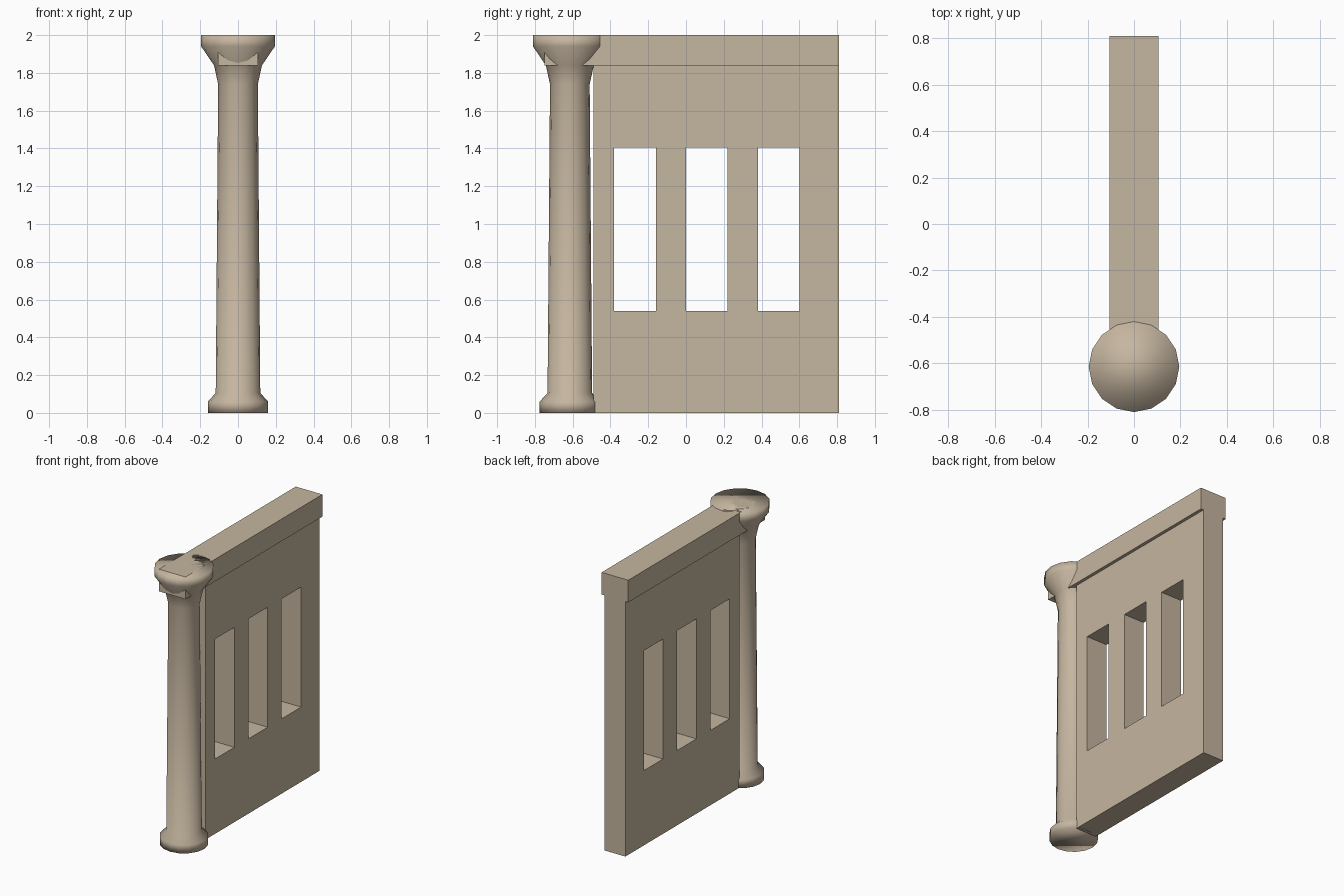
import bpy
import bmesh
import math

cube = bpy.data.objects.get("Cube")
if cube:
    bpy.data.objects.remove(cube, do_unlink=True)

TAN = (0.56, 0.465, 0.35, 1)
stone = bpy.data.materials.new("tan stone")
stone.use_nodes = True
stone.diffuse_color = TAN
stone.node_tree.nodes["Principled BSDF"].inputs["Base Color"].default_value = TAN


def finish(name, bm, smooth=False):
    bmesh.ops.recalc_face_normals(bm, faces=bm.faces)
    for face in bm.faces:
        face.smooth = smooth
    mesh = bpy.data.meshes.new(name)
    bm.to_mesh(mesh)
    bm.free()
    mesh.materials.append(stone)
    obj = bpy.data.objects.new(name, mesh)
    bpy.context.collection.objects.link(obj)
    return obj


# Column: turned profile with flared base and capital, smooth all over
SIDES = 16
COLUMN_Y = -0.615
profile = [(0.16, 0), (0.16, 0.06), (0.118, 0.105), (0.105, 1.74),
           (0.127, 1.84), (0.195, 1.94), (0.195, 2)]
bm = bmesh.new()
rings = []
for radius, z in profile:
    angles = [2 * math.pi * i / SIDES for i in range(SIDES)]
    rings.append([bm.verts.new((radius * math.cos(a),
                                COLUMN_Y + radius * math.sin(a), z))
                  for a in angles])
for low, high in zip(rings, rings[1:]):
    for i in range(SIDES):
        j = (i + 1) % SIDES
        bm.faces.new((low[i], low[j], high[j], high[i]))
bm.faces.new(rings[0])
bm.faces.new(rings[-1])
finish("column", bm, smooth=True)

# Wall: panel grid with three window openings left out, then thickened
HALF_WALL = 0.083
ys = [-0.49, -0.38, -0.16, 0, 0.22, 0.38, 0.6, 0.81]
zs = [0, 0.54, 1.405, 1.84]
bm = bmesh.new()
grid = [[bm.verts.new((-HALF_WALL, y, z)) for z in zs] for y in ys]
for i in range(len(ys) - 1):
    for k in range(len(zs) - 1):
        is_window = k == 1 and i % 2 == 1
        if not is_window:
            bm.faces.new((grid[i][k], grid[i + 1][k],
                          grid[i + 1][k + 1], grid[i][k + 1]))
result = bmesh.ops.extrude_face_region(bm, geom=bm.faces[:],
                                       use_keep_orig=True)
moved = [v for v in result["geom"] if isinstance(v, bmesh.types.BMVert)]
bmesh.ops.translate(bm, verts=moved, vec=(2 * HALF_WALL, 0, 0))
finish("wall", bm)

# Top beam running along the wall and through the capital
bm = bmesh.new()
bmesh.ops.create_cube(bm, size=1)
bmesh.ops.scale(bm, verts=bm.verts, vec=(0.212, 1.56, 0.16))
bmesh.ops.translate(bm, verts=bm.verts, vec=(0, 0.03, 1.92))
finish("top_beam", bm)
